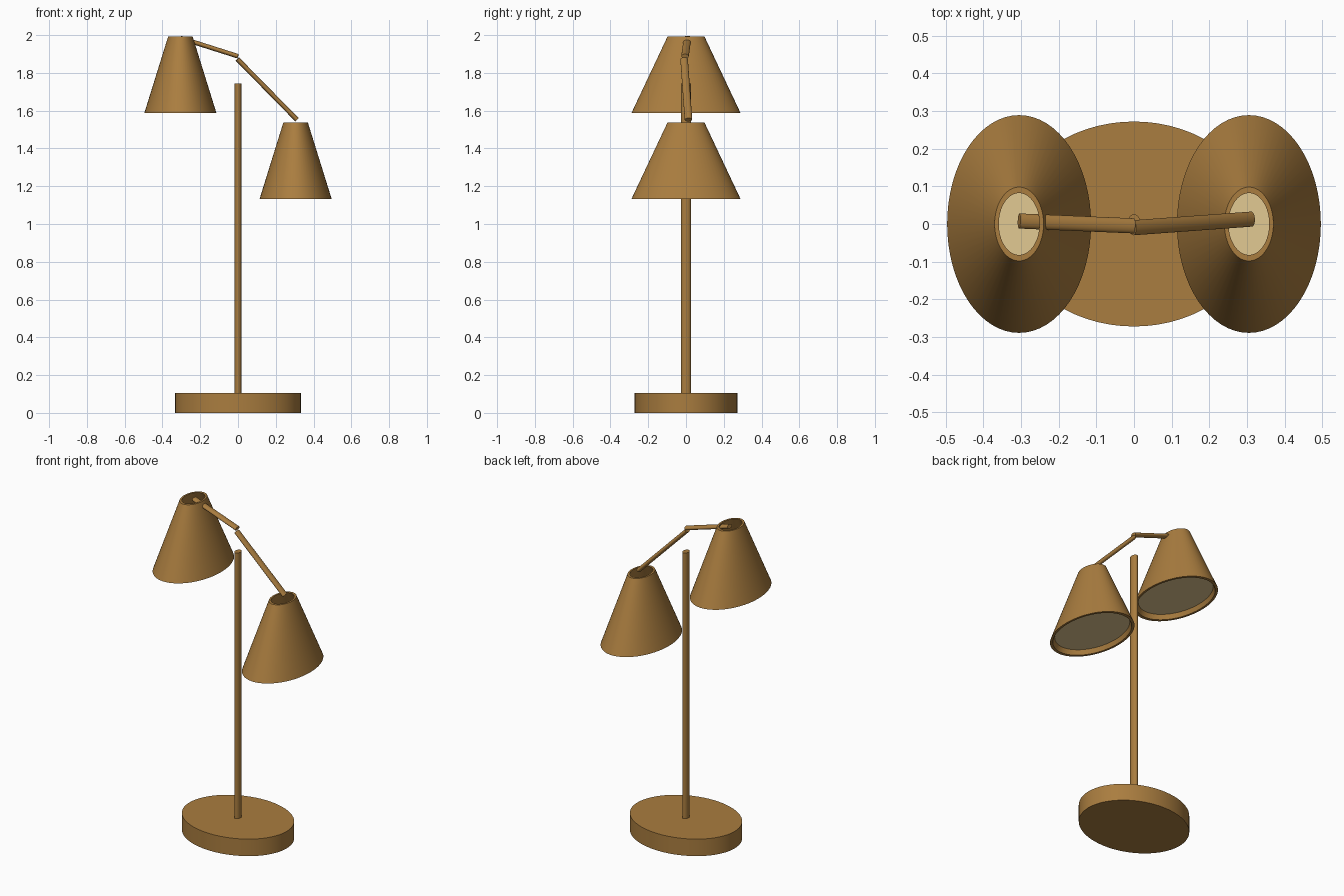
import bpy
import math
from mathutils import Vector

cube = bpy.data.objects.get("Cube")
if cube:
    bpy.data.objects.remove(cube, do_unlink=True)


def make_material(name, color):
    mat = bpy.data.materials.new(name)
    mat.use_nodes = True
    mat.diffuse_color = color
    mat.node_tree.nodes["Principled BSDF"].inputs["Base Color"].default_value = color
    return mat


bronze = make_material("bronze", (0.40, 0.205, 0.05, 1))
cream = make_material("cream", (0.76, 0.585, 0.29, 1))


def add_object(name, verts, faces, mat):
    mesh = bpy.data.meshes.new(name)
    mesh.from_pydata(verts, [], faces)
    mesh.materials.append(mat)
    obj = bpy.data.objects.new(name, mesh)
    bpy.context.collection.objects.link(obj)
    bpy.ops.object.select_all(action="DESELECT")
    obj.select_set(True)
    bpy.context.view_layer.objects.active = obj
    bpy.ops.object.shade_smooth_by_angle(angle=math.radians(35))
    return obj


def loft(name, rings, mat, sides=64, closed=False):
    """Skin rings of (centre, x half-axis, y half-axis); closed joins last to first."""
    verts, faces = [], []
    for centre, u, v in rings:
        for i in range(sides):
            a = math.tau * i / sides
            verts.append(Vector(centre) + u * math.cos(a) + v * math.sin(a))
    count = len(rings)
    for r in range(count if closed else count - 1):
        s = (r + 1) % count
        for i in range(sides):
            j = (i + 1) % sides
            faces.append((r * sides + i, r * sides + j, s * sides + j, s * sides + i))
    if not closed:
        faces.append(tuple(reversed(range(sides))))
        faces.append(tuple(range((count - 1) * sides, count * sides)))
    return add_object(name, verts, faces, mat)


def ring(x, z, rx, ry):
    return (x, 0, z), Vector((rx, 0, 0)), Vector((0, ry, 0))


def rod(name, start, end, thin, wide):
    """Oval rod between two points, wider along y."""
    start, end = Vector(start), Vector(end)
    axis = (end - start).normalized()
    u = Vector((0, 1, 0)).cross(axis).normalized()
    v = axis.cross(u)
    return loft(name, [(p, u * thin, v * wide) for p in (start, end)], bronze, 32)


# Foot and pole
loft("base", [ring(0, 0, 0.333, 0.272), ring(0, 0.105, 0.333, 0.272)], bronze)
loft("pole", [ring(0, 0.10, 0.018, 0.026), ring(0, 1.745, 0.018, 0.026)], bronze, 32)

# Open lamp shades with a diffuser recessed in the lower end
for side, x, bottom in (("right", -0.305, 1.587), ("left", 0.305, 1.132)):
    top = bottom + 0.405
    loft(side + "_shade", [
        ring(x, bottom, 0.191, 0.289),
        ring(x, top, 0.065, 0.098),
        ring(x, top, 0.054, 0.082),
        ring(x, bottom, 0.178, 0.270),
    ], bronze, closed=True)
    loft(side + "_diffuser", [
        ring(x, bottom + 0.028, 0.171, 0.259),
        ring(x, bottom + 0.034, 0.169, 0.256),
    ], cream)

# Arms meeting above the pole
rod("right_arm", (0, -0.005, 1.888), (-0.305, 0.008, 1.985), 0.012, 0.02)
rod("left_arm", (-0.003, -0.010, 1.873), (0.312, 0.013, 1.552), 0.0125, 0.02)
